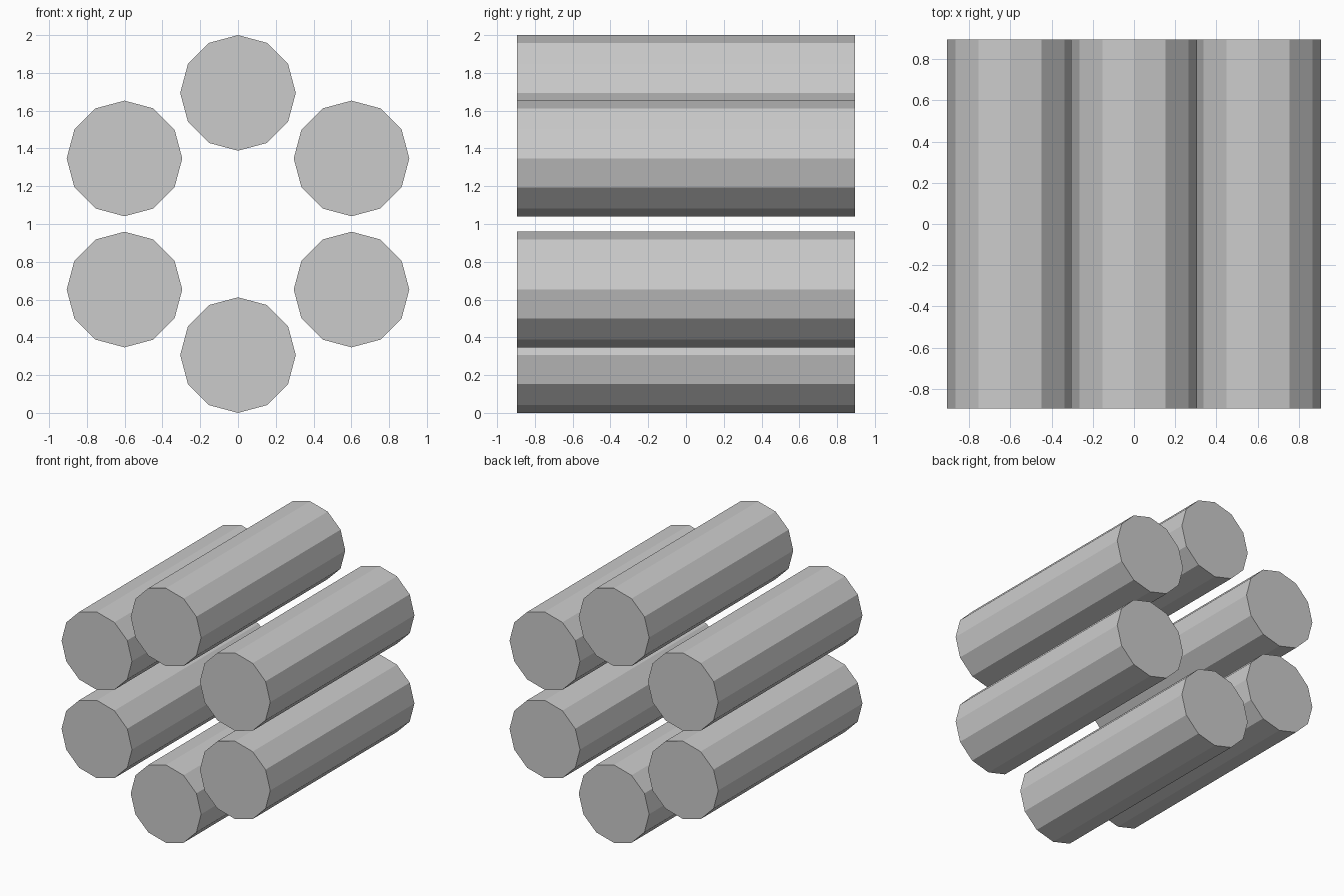
import bpy
from math import sin, cos, pi

if "Cube" in bpy.data.objects:
    bpy.data.objects.remove(bpy.data.objects["Cube"])

RADIUS = 0.306          # log radius
RING = 1.0 - RADIUS     # distance of log centres from the bundle axis
LENGTH = 1.79

# Six twelve-sided logs lying along y, arranged in a hexagonal ring
for i in range(6):
    a = i * pi / 3
    bpy.ops.mesh.primitive_cylinder_add(
        vertices=12, radius=RADIUS, depth=LENGTH,
        location=(RING * sin(a), 0, 1 + RING * cos(a)),
        rotation=(pi / 2, 0, 0))
    log = bpy.context.object
    log.name = f"log_{i + 1}"
    bpy.ops.object.shade_flat()
